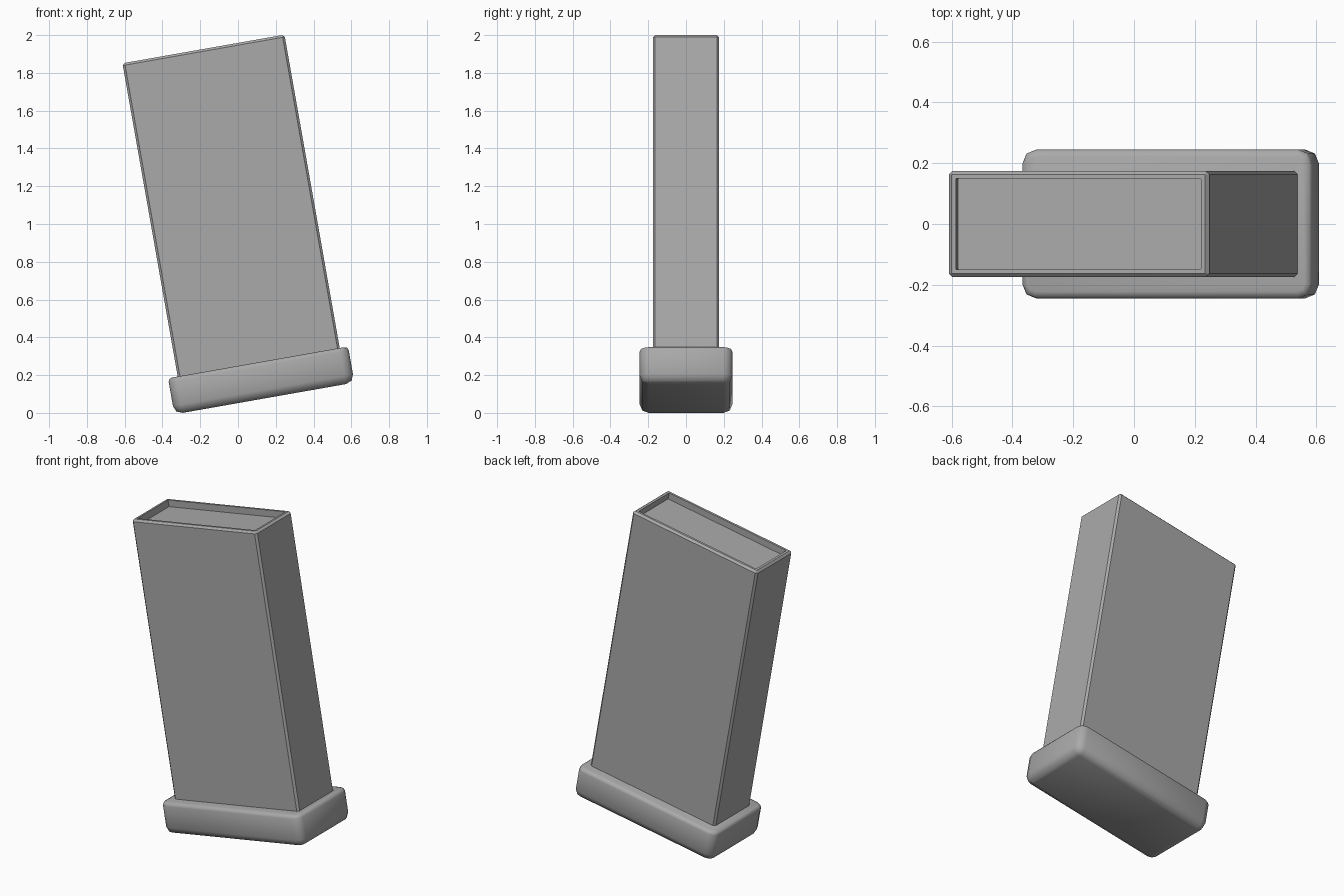
import bpy, bmesh, math
from mathutils import Matrix

if "Cube" in bpy.data.objects:
    bpy.data.objects.remove(bpy.data.objects["Cube"])

TILT = Matrix.Rotation(math.radians(-10), 4, 'Y')

grey = bpy.data.materials.new("mid_grey")
grey.diffuse_color = (0.4, 0.4, 0.4, 1)
grey.use_nodes = True
grey.node_tree.nodes["Principled BSDF"].inputs["Base Color"].default_value = grey.diffuse_color


def ring(bm, cx, hx, hy, z, r, segs):
    """Rounded rectangle loop, counter-clockwise from the +x +y corner."""
    pts = []
    for k, (sx, sy) in enumerate([(1, 1), (-1, 1), (-1, -1), (1, -1)]):
        for s in range(segs + 1):
            a = math.radians(90 * (k + s / segs))
            pts.append(bm.verts.new((cx + sx * (hx - r) + r * math.cos(a),
                                     sy * (hy - r) + r * math.sin(a), z)))
    return pts


def loft(name, cx, hx, hy, radius, segs, levels, smooth):
    """Stack rounded rectangles given as (inset, height), then lean the part."""
    bm = bmesh.new()
    rings = [ring(bm, cx, hx - i, hy - i, z, max(radius - i, 0.001), segs)
             for i, z in levels]
    n = len(rings[0])
    for a, b in zip(rings, rings[1:]):
        for i in range(n):
            j = (i + 1) % n
            bm.faces.new((a[i], a[j], b[j], b[i]))
    bm.faces.new(rings[0][::-1])
    bm.faces.new(rings[-1])
    bmesh.ops.recalc_face_normals(bm, faces=bm.faces[:])
    bm.transform(TILT)
    me = bpy.data.meshes.new(name)
    bm.to_mesh(me)
    bm.free()
    me.materials.append(grey)
    ob = bpy.data.objects.new(name, me)
    bpy.context.collection.objects.link(ob)
    if smooth:
        bpy.ops.object.select_all(action='DESELECT')
        bpy.context.view_layer.objects.active = ob
        ob.select_set(True)
        bpy.ops.object.shade_smooth_by_angle(angle=math.radians(60))
    return ob


# Rounded foot block: larger rounding below, small one above
B, T = 0.051, 0.245
loft("base_block", 0.151, 0.484, 0.245, 0.046, 2,
     [(0.045, B), (0.013, B + 0.013), (0, B + 0.045),
      (0, T - 0.02), (0.006, T - 0.006), (0.022, T)], True)

# Tall box with chamfered edges and a shallow recess in its top
H = 1.929
loft("main_body", 0.1545, 0.4355, 0.175, 0.012, 1,
     [(0, 0.12), (0, H - 0.012), (0.012, H), (0.026, H), (0.026, H - 0.04)], False)
